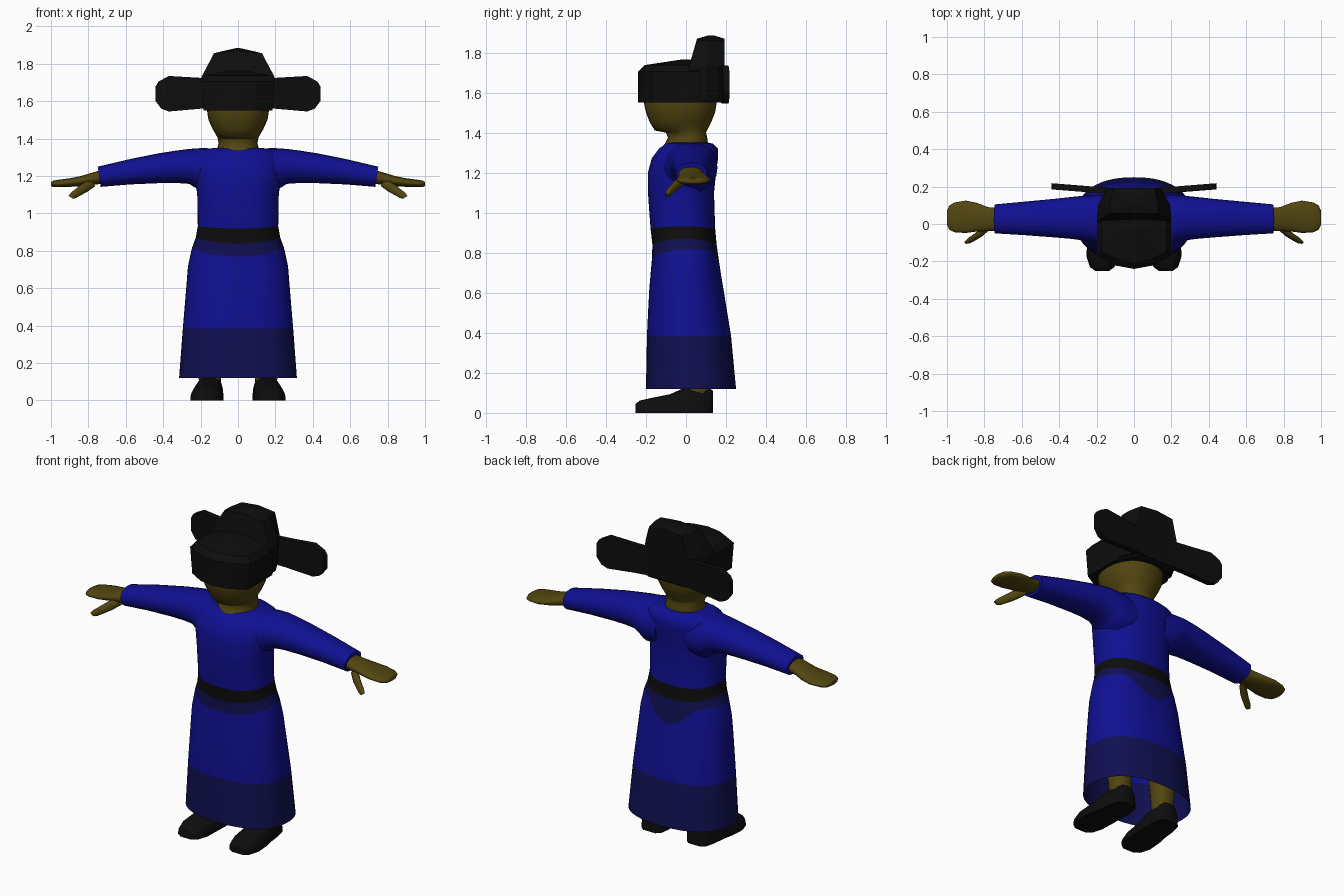
import bpy, bmesh
from math import sin, cos, pi, copysign

if "Cube" in bpy.data.objects:
    bpy.data.objects.remove(bpy.data.objects["Cube"])


def material(name, rgb):
    m = bpy.data.materials.new(name)
    m.use_nodes = True
    m.diffuse_color = (*rgb, 1)
    m.node_tree.nodes["Principled BSDF"].inputs["Base Color"].default_value = (*rgb, 1)
    return m


BLUE = material("robe blue", (0.005, 0.005, 0.29))
NAVY = material("trim navy", (0.005, 0.005, 0.085))
BLACK = material("black cloth", (0.004, 0.004, 0.004))
SKIN = material("skin", (0.085, 0.06, 0.005))


def loft(name, rings, mats, bands=None, caps=(True, True), smooth=True):
    """Skin a stack of equal-length closed rings; bands gives a material index per step."""
    bm = bmesh.new()
    rows = [[bm.verts.new(p) for p in ring] for ring in rings]
    n = len(rows[0])
    for k, (a, b) in enumerate(zip(rows, rows[1:])):
        for i in range(n):
            j = (i + 1) % n
            f = bm.faces.new((a[i], a[j], b[j], b[i]))
            f.material_index = bands[k] if bands else 0
    if caps[0]:
        bm.faces.new(rows[0])
    if caps[1]:
        bm.faces.new(rows[-1]).material_index = bands[-1] if bands else 0
    bmesh.ops.recalc_face_normals(bm, faces=bm.faces)
    me = bpy.data.meshes.new(name)
    bm.to_mesh(me)
    bm.free()
    for m in mats:
        me.materials.append(m)
    ob = bpy.data.objects.new(name, me)
    bpy.context.collection.objects.link(ob)
    if smooth:
        bpy.ops.object.select_all(action='DESELECT')
        ob.select_set(True)
        bpy.context.view_layer.objects.active = ob
        bpy.ops.object.shade_smooth_by_angle(angle=0.9)
    return ob


def oval(n, power=2.0):
    """Unit superellipse as (u, v) pairs."""
    for i in range(n):
        c, s = cos(2 * pi * i / n), sin(2 * pi * i / n)
        yield copysign(abs(c) ** (2 / power), c), copysign(abs(s) ** (2 / power), s)


def flat_ring(z, hw, y0, y1, n=24, power=2.2):
    return [(u * hw, (y0 + y1) / 2 + v * (y1 - y0) / 2, z) for u, v in oval(n, power)]


def limb_ring(side, x, y0, y1, z0, z1, lean=0.0, n=20):
    return [(side * (x + v * lean), (y0 + y1) / 2 + u * (y1 - y0) / 2,
             (z0 + z1) / 2 + v * (z1 - z0) / 2) for u, v in oval(n, 2.2)]


# Robe body: height, half width, front y, back y
BODY = [(0.12, .315, -.20, .25), (0.385, .295, -.195, .225), (0.6, .277, -.185, .19),
        (0.75, .265, -.172, .165), (0.82, .245, -.165, .155), (0.87, .226, -.172, .15),
        (0.93, .215, -.178, .145), (1.1, .218, -.19, .14), (1.2, .23, -.19, .15),
        (1.27, .235, -.172, .16), (1.32, .22, -.135, .16), (1.345, .18, -.10, .135),
        (1.352, .10, -.08, .10)]


def body_point(u, v, z):
    for a, b in zip(BODY, BODY[1:]):
        if z <= b[0]:
            break
    t = (z - a[0]) / (b[0] - a[0])
    hw, y0, y1 = (p + (q - p) * t for p, q in zip(a[1:], b[1:]))
    return (u * hw, (y0 + y1) / 2 + v * (y1 - y0) / 2, z)


# Wavy edges of the belt and of the pointed trim below it
def trim_edge(s):
    return 0.815 - (0.045 * s ** 2 if s < 0 else 0.115 * s ** 10)


def belt_low(s):
    return 0.87 - 0.03 * s * s


def belt_high(s):
    return 0.932 - 0.012 * s * s


def level(z):
    return lambda s: z


edges = [level(z) for z in (0.12, 0.25, 0.385, 0.5, 0.62)]
edges += [lambda s: (0.62 + trim_edge(s)) / 2, trim_edge, belt_low, belt_high]
edges += [level(z) for z in (1.02, 1.1, 1.2, 1.27, 1.32, 1.345, 1.352)]
N = 48
rings = [[body_point(u, v, edge(sin(2 * pi * i / N))) for i, (u, v) in enumerate(oval(N, 2.3))]
         for edge in edges]
loft("robe", rings, [BLUE, NAVY, BLACK],
     [1, 1, 0, 0, 0, 0, 1, 2] + [0] * 7, caps=(False, True))

# Head with neck
loft("head", [flat_ring(*r) for r in (
    (1.32, .115, -.125, .10), (1.345, .112, -.105, .11), (1.375, .104, -.09, .106),
    (1.40, .108, -.10, .10), (1.41, .112, -.155, .104), (1.45, .135, -.18, .125),
    (1.50, .158, -.20, .145), (1.56, .167, -.213, .155), (1.66, .16, -.20, .15))], [SKIN])

# Hat band: faceted drum with a shallow top
half = [(.1, -.222), (.198, -.17), (.198, .06), (.13, .18)]
outline = [(0, -.24)] + half + [(-x, y) for x, y in reversed(half)]


def band_ring(z, sx, sy):
    return [(x * sx, y * sy, z) for x, y in outline]


loft("hat_band", [band_ring(1.55, .93, 1), band_ring(1.705, 1, 1),
                  band_ring(1.737, .88, .86), band_ring(1.765, .2, .1)], [BLACK], smooth=False)


# Hat crown: raised block at the rear
def crown_ring(z, w0, w1, y0, y1, y2, ridge=0.0):
    return [(w0, y0, z), (w0, y1, z), (w1, y2, z), (0, y2, z + ridge),
            (-w1, y2, z), (-w0, y1, z), (-w0, y0, z), (0, y0, z + ridge)]


loft("hat_crown", [crown_ring(1.56, .18, .13, .0, .10, .19),
                   crown_ring(1.73, .195, .14, .015, .10, .193),
                   crown_ring(1.857, .128, .11, .055, .11, .193, .012),
                   crown_ring(1.882, .02, .015, .11, .125, .14, .003)], [BLACK], smooth=False)

# Hat wings: flat chamfered plates swept slightly back
wing = [(0, 1.57), (.2, 1.56), (.37, 1.545), (.41, 1.56), (.44, 1.60),
        (.44, 1.68), (.425, 1.705), (.37, 1.735), (.2, 1.725), (0, 1.72)]
for side, label in ((1, "left"), (-1, "right")):
    loft(label + "_hat_wing", [[(side * x, y + .035 * x / .44, z) for x, z in wing]
                               for y in (.15, .183)], [BLACK], smooth=False)

    # Sleeve
    loft(label + "_sleeve", [limb_ring(side, *r) for r in (
        (.10, -.12, .15, 1.10, 1.345), (.19, -.115, .157, 1.10, 1.35),
        (.225, -.10, .155, 1.135, 1.347), (.26, -.09, .152, 1.158, 1.345),
        (.33, -.08, .145, 1.163, 1.336), (.42, -.072, .135, 1.162, 1.322),
        (.58, -.06, .12, 1.155, 1.29), (.742, -.05, .105, 1.142, 1.25, .008))], [BLUE])

    # Hand
    loft(label + "_hand", [limb_ring(side, *r) for r in (
        (.72, -.035, .085, 1.16, 1.235), (.78, -.038, .09, 1.152, 1.218),
        (.84, -.04, .113, 1.146, 1.2), (.90, -.048, .125, 1.142, 1.188),
        (.96, -.044, .115, 1.14, 1.18), (.988, -.03, .098, 1.141, 1.175),
        (1.0, -.005, .07, 1.147, 1.168))], [SKIN])

    # Thumb
    loft(label + "_thumb", [limb_ring(side, x, y - r, y + r, z - h, z + h, .012, 10)
                            for x, y, z, r, h in (
        (.775, -.01, 1.165, .02, .02), (.815, -.045, 1.14, .022, .024),
        (.85, -.07, 1.117, .018, .02), (.88, -.088, 1.097, .016, .016),
        (.895, -.098, 1.087, .008, .008))], [SKIN])

    # Leg
    loft(label + "_leg", [[(x + side * .15, y, z) for x, y, z in flat_ring(z, r, .06 - r, .06 + r, 16)]
                          for z, r in ((.08, .058), (.2, .065), (.4, .085), (.6, .095))], [SKIN])

    # Shoe: flat sole, rounded upper
    shoe = []
    for y, x, w, h in ((-.252, .17, .035, .045), (-.23, .17, .066, .062), (-.17, .17, .085, .075),
                       (-.08, .165, .083, .093), (-.02, .158, .078, .12), (.06, .152, .075, .13),
                       (.115, .15, .064, .125), (.135, .15, .04, .11)):
        shoe.append([(side * (x + u * w), y, max(v, 0) * h) for u, v in oval(20, 2.8)])
    loft(label + "_shoe", shoe, [BLACK])
